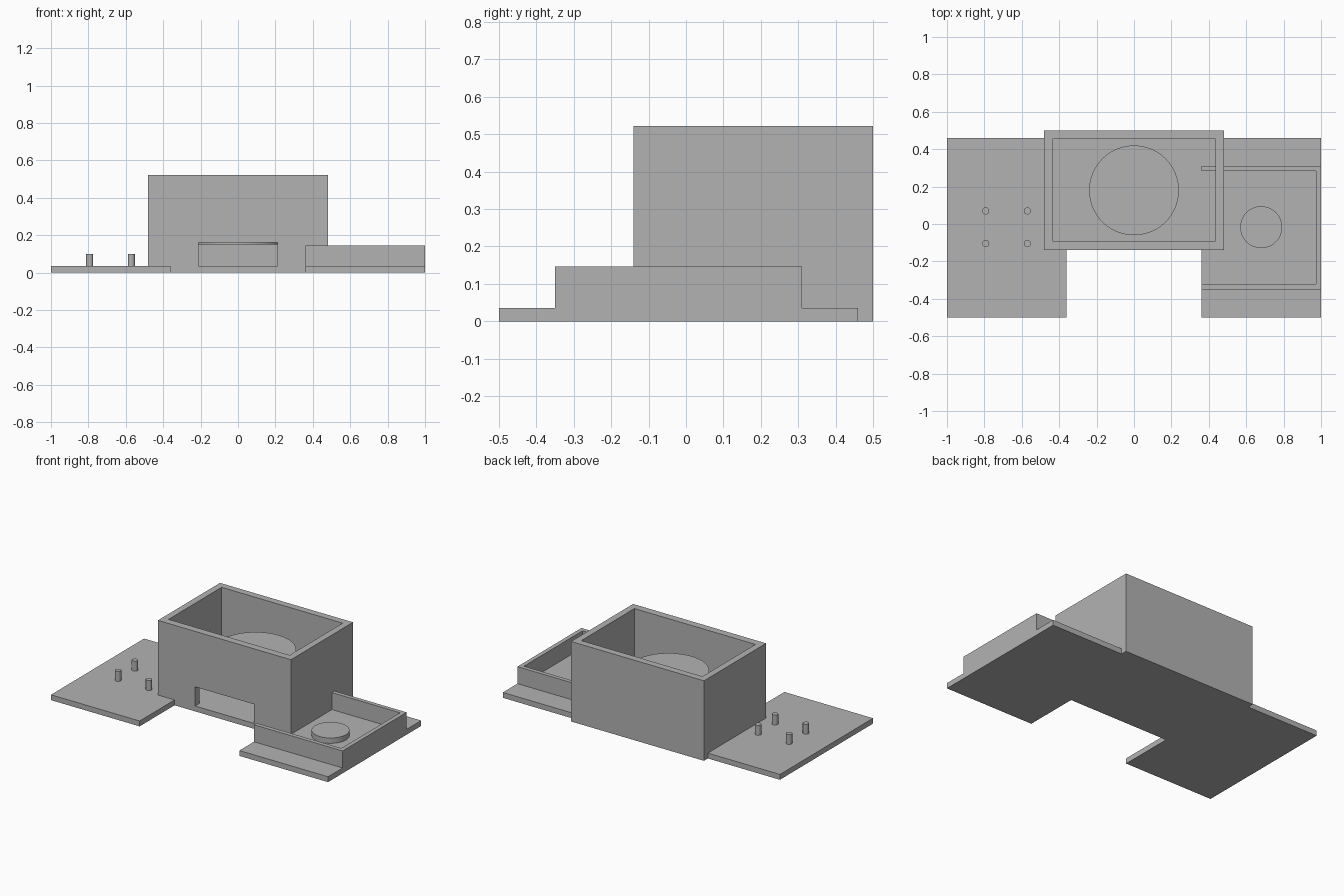
import bpy
import bmesh

cube = bpy.data.objects.get("Cube")
if cube:
    bpy.data.objects.remove(cube, do_unlink=True)

GREY = (0.45, 0.45, 0.45, 1.0)
grey = bpy.data.materials.new("plain grey")
grey.use_nodes = True
grey.diffuse_color = GREY
grey.node_tree.nodes["Principled BSDF"].inputs["Base Color"].default_value = GREY


def prism(name, outline, z0, z1):
    """Extrude a plan outline from z0 up to z1."""
    bm = bmesh.new()
    base = bm.faces.new([bm.verts.new((x, y, z0)) for x, y in outline])
    top = bmesh.ops.extrude_face_region(bm, geom=[base])["geom"]
    verts = [v for v in top if isinstance(v, bmesh.types.BMVert)]
    bmesh.ops.translate(bm, verts=verts, vec=(0, 0, z1 - z0))
    bmesh.ops.recalc_face_normals(bm, faces=bm.faces)
    mesh = bpy.data.meshes.new(name)
    bm.to_mesh(mesh)
    bm.free()
    mesh.materials.append(grey)
    obj = bpy.data.objects.new(name, mesh)
    bpy.context.collection.objects.link(obj)
    return obj


def box(name, x0, x1, y0, y1, z0, z1):
    return prism(name, [(x0, y0), (x1, y0), (x1, y1), (x0, y1)], z0, z1)


def cylinder(name, x, y, radius, z0, z1, sides):
    bpy.ops.mesh.primitive_cylinder_add(vertices=sides, radius=radius, depth=z1 - z0,
                                        location=(x, y, (z0 + z1) / 2))
    obj = bpy.context.object
    obj.name = name
    obj.data.materials.append(grey)
    bpy.ops.object.shade_smooth_by_angle()
    return obj


def cut(target, cutter):
    mod = target.modifiers.new("cut", 'BOOLEAN')
    mod.operation = 'DIFFERENCE'
    mod.solver = 'EXACT'
    mod.object = cutter
    bpy.context.view_layer.objects.active = target
    bpy.ops.object.modifier_apply(modifier=mod.name)
    bpy.data.objects.remove(cutter, do_unlink=True)


FLOOR = 0.035

# Side base plates, notched around the central box
for name, s in (("right_plate", -1), ("left_plate", 1)):
    prism(name, [(s, -0.5), (s * 0.36, -0.5), (s * 0.36, -0.14),
                 (s * 0.48, -0.14), (s * 0.48, 0.46), (s, 0.46)], 0, FLOOR)

# Central open-topped box with a low front opening
housing = box("central_box", -0.48, 0.48, -0.14, 0.5, 0, 0.522)
cut(housing, box("cavity_cutter", -0.437, 0.437, -0.092, 0.455, FLOOR, 0.7))
cut(housing, box("opening_cutter", -0.212, 0.212, -0.3, 0.0, FLOOR, 0.16))

# Drum held inside the box
cylinder("inner_drum", 0, 0.18, 0.24, 0.15, 0.34, 64)

# Three-sided tray wall on the left plate
prism("tray_wall", [(0.36, -0.35), (1, -0.35), (1, 0.31), (0.36, 0.31),
                    (0.36, 0.283), (0.972, 0.283), (0.972, -0.322), (0.36, -0.322)],
      FLOOR, 0.146)

# Round pad in the tray
cylinder("tray_pad", 0.68, -0.017, 0.112, FLOOR, 0.07, 48)

# Four mounting pins on the right plate
for x in (-0.793, -0.57):
    for y in (-0.104, 0.07):
        cylinder("mounting_pin", x, y, 0.019, FLOOR, 0.1, 24)
